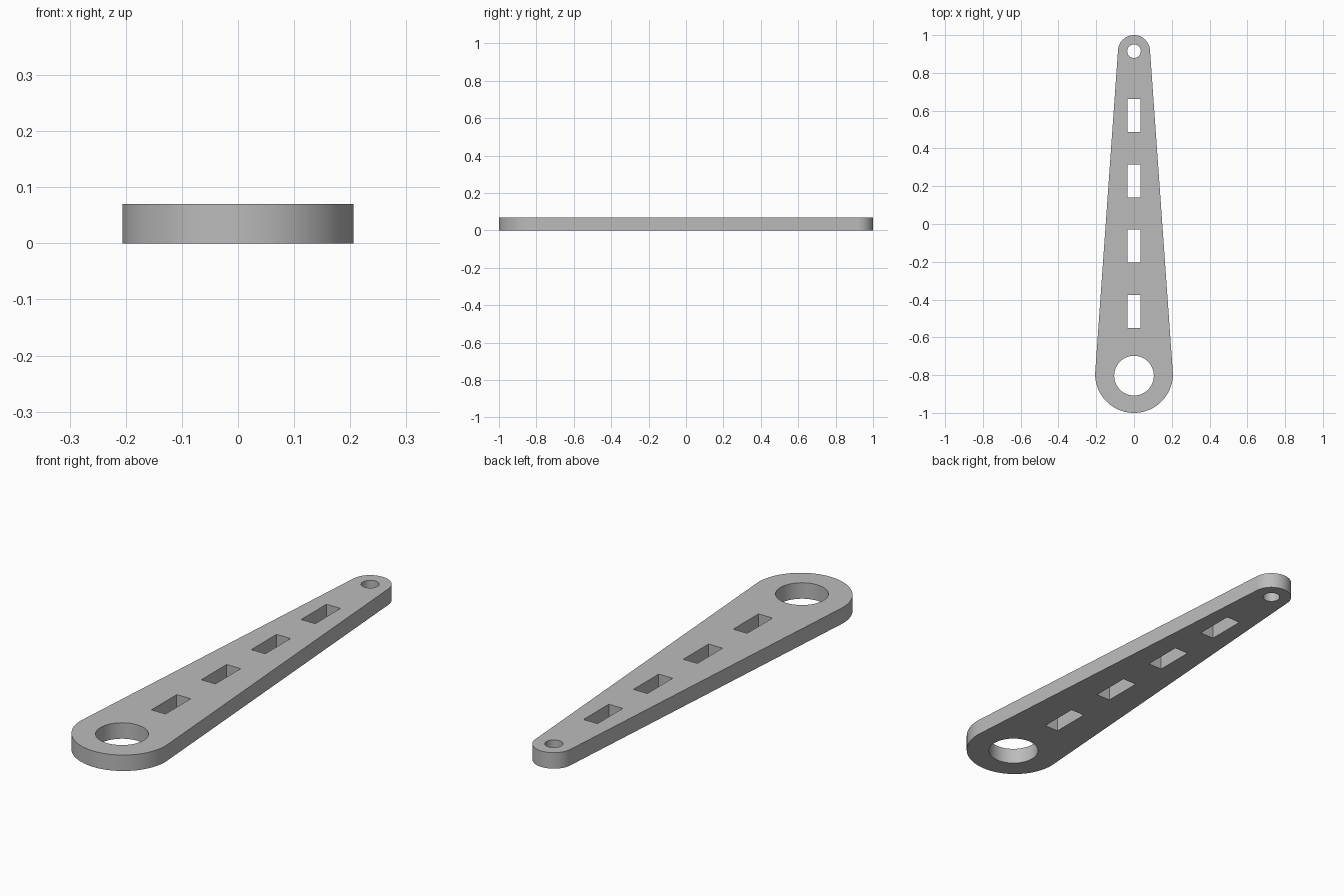
import bpy
import bmesh
from math import cos, sin, pi, radians

cube = bpy.data.objects.get("Cube")
if cube:
    bpy.data.objects.remove(cube, do_unlink=True)

THICKNESS = 0.07
BIG_Y, BIG_R = -0.794, 0.206
SMALL_Y, SMALL_R = 0.915, 0.085


def arc(cy, r, start, end, steps):
    """Points on an arc centred on x = 0, both ends included."""
    angles = [start + (end - start) * i / steps for i in range(steps + 1)]
    return [(r * cos(a), cy + r * sin(a)) for a in angles]


def circle(cy, r, steps=48):
    return arc(cy, r, 0, 2 * pi, steps)[:-1]


def slot(cy, half_w=0.034, half_l=0.0875):
    return [(sx * half_w, cy + sy * half_l)
            for sx, sy in ((-1, -1), (1, -1), (1, 1), (-1, 1))]


# Outline: wide rounded end, straight tapering sides, narrow rounded end
outline = arc(SMALL_Y, SMALL_R, 0, pi, 32) + arc(BIG_Y, BIG_R, pi, 2 * pi, 40)

# Openings: a bore at each end and a row of four slots
loops = [outline, circle(-0.803, 0.105), circle(SMALL_Y, 0.036, 32)]
loops += [slot(-0.463 + 0.3455 * i) for i in range(4)]

# Fill the flat profile, then extrude it to a plate
bm = bmesh.new()
edges = []
for loop in loops:
    verts = [bm.verts.new((x, y, 0)) for x, y in loop]
    edges += [bm.edges.new((v, verts[i - 1])) for i, v in enumerate(verts)]
bmesh.ops.triangle_fill(bm, edges=edges, use_beauty=True, normal=(0, 0, 1))
result = bmesh.ops.extrude_face_region(bm, geom=bm.faces[:], use_keep_orig=True)
top = [g for g in result["geom"] if isinstance(g, bmesh.types.BMVert)]
bmesh.ops.translate(bm, verts=top, vec=(0, 0, THICKNESS))
bmesh.ops.recalc_face_normals(bm, faces=bm.faces[:])

mesh = bpy.data.meshes.new("lever_arm")
bm.to_mesh(mesh)
bm.free()
arm = bpy.data.objects.new("lever_arm", mesh)
bpy.context.collection.objects.link(arm)

# Plain grey finish
grey = bpy.data.materials.new("plain_grey")
grey.use_nodes = True
colour = (0.5, 0.5, 0.5, 1)
grey.diffuse_color = colour
grey.node_tree.nodes["Principled BSDF"].inputs["Base Color"].default_value = colour
mesh.materials.append(grey)

# Smooth curved walls, crisp rims
bpy.ops.object.select_all(action="DESELECT")
arm.select_set(True)
bpy.context.view_layer.objects.active = arm
bpy.ops.object.shade_smooth_by_angle(angle=radians(30))
